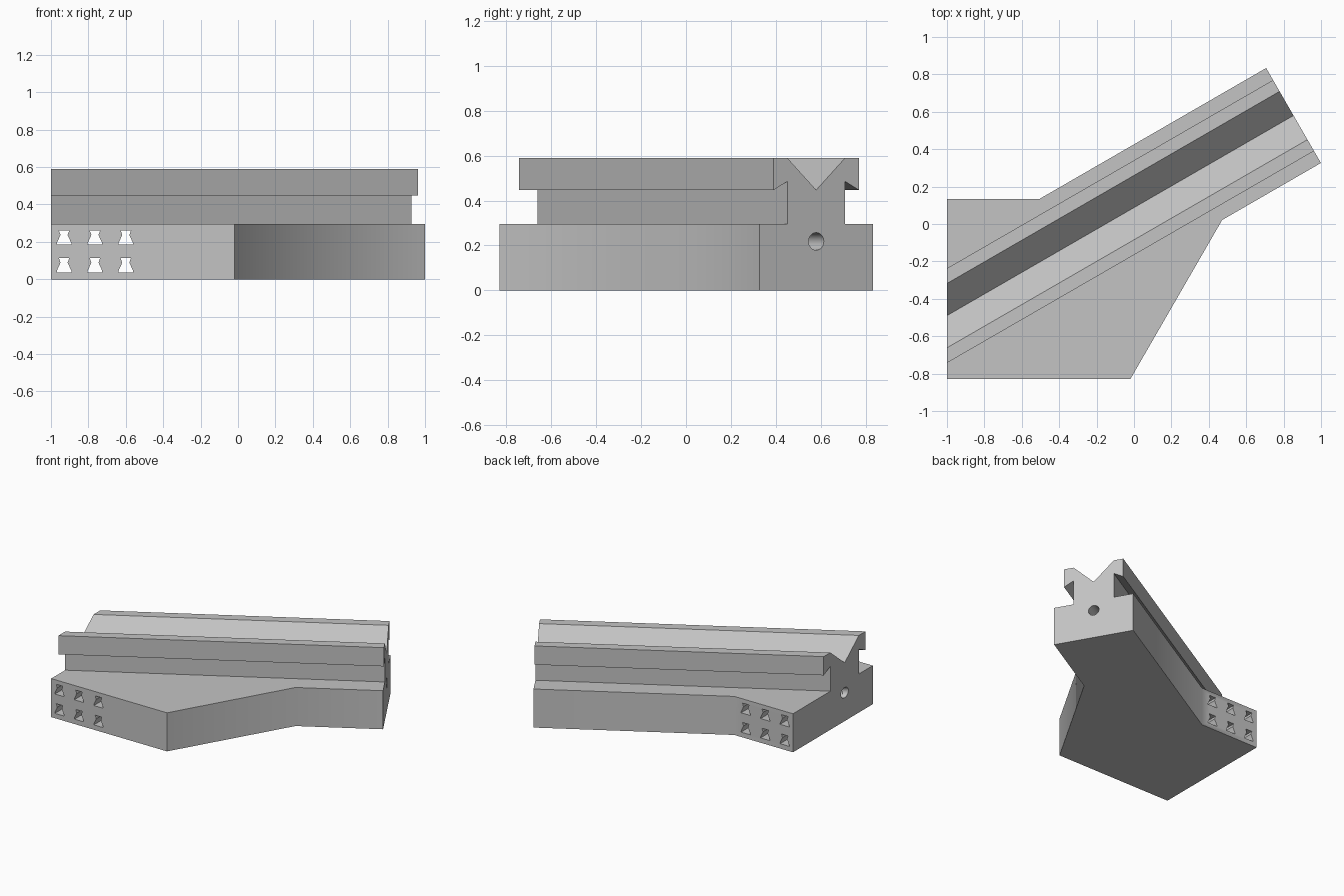
import bpy, bmesh
from math import radians
from mathutils import Vector, Matrix

cube = bpy.data.objects.get("Cube")
if cube:
    bpy.data.objects.remove(cube, do_unlink=True)

ANGLE = radians(30)
TURN = Matrix.Rotation(ANGLE, 3, 'Z')
END = Vector((0.853, 0.58, 0))      # middle of the angled end
HALF = 0.293                        # half width of the angled arm
BASE_TOP, RAIL_TOP = 0.295, 0.59


def arm(u, v, z=0.0):
    """Point at u along the arm from its end, v to its left."""
    return END + TURN @ Vector((u, v, z))


grey = bpy.data.materials.new("light_grey")
grey.use_nodes = True
colour = (0.55, 0.55, 0.55, 1)
grey.diffuse_color = colour
grey.node_tree.nodes["Principled BSDF"].inputs["Base Color"].default_value = colour


def prism(name, points, sweep):
    """Solid made by sweeping a flat outline along a vector."""
    bm = bmesh.new()
    face = bm.faces.new([bm.verts.new(p) for p in points])
    out = bmesh.ops.extrude_face_region(bm, geom=[face])
    moved = [g for g in out["geom"] if isinstance(g, bmesh.types.BMVert)]
    bmesh.ops.translate(bm, verts=moved, vec=sweep)
    bmesh.ops.recalc_face_normals(bm, faces=bm.faces)
    mesh = bpy.data.meshes.new(name)
    bm.to_mesh(mesh)
    bm.free()
    mesh.materials.append(grey)
    obj = bpy.data.objects.new(name, mesh)
    bpy.context.collection.objects.link(obj)
    return obj


def combine(target, tool, operation):
    """Apply a boolean and discard the tool."""
    mod = target.modifiers.new(operation.lower(), 'BOOLEAN')
    mod.operation, mod.solver, mod.object = operation, 'EXACT', tool
    bpy.context.view_layer.objects.active = target
    bpy.ops.object.modifier_apply(modifier=mod.name)
    bpy.data.objects.remove(tool, do_unlink=True)


# Base plate, left overlong at both ends for trimming
back_corner = arm(-1.398, HALF)
outline = [Vector((-1.3, -0.83, 0)), Vector((-0.02, -0.83, 0)),
           arm(-0.61, -HALF), arm(0.2, -HALF), arm(0.2, HALF),
           back_corner, Vector((-1.3, back_corner.y, 0))]
block = prism("angled_rail_block", outline, Vector((0, 0, BASE_TOP)))

# Undercut rail with a V groove
side = [(0.149, 0.2), (0.149, 0.485), (0.219, 0.447),
        (0.219, RAIL_TOP), (0.149, RAIL_TOP)]
profile = side + [(0, 0.447)] + [(-v, z) for v, z in reversed(side)]
along = TURN @ Vector((1, 0, 0))
rail = prism("rail", [arm(-2.4, v, z) for v, z in profile], along * 2.5)
combine(block, rail, 'UNION')

# Trim both ends flush
bm = bmesh.new()
bm.from_mesh(block.data)
for point, normal in ((Vector((-1, 0, 0)), Vector((-1, 0, 0))), (END, along)):
    cut = bmesh.ops.bisect_plane(
        bm, geom=bm.verts[:] + bm.edges[:] + bm.faces[:], dist=1e-5,
        plane_co=point, plane_no=normal, clear_outer=True)
    rim = [g for g in cut["geom_cut"] if isinstance(g, bmesh.types.BMEdge)]
    bmesh.ops.holes_fill(bm, edges=rim, sides=0)
bmesh.ops.recalc_face_normals(bm, faces=bm.faces)
bm.to_mesh(block.data)
bm.free()

# Flared slots running from front to back
half_slot = [(0.039, 0), (0.039, 0.008), (0.019, 0.052), (0.028, 0.077)]
slot = half_slot + [(-x, z) for x, z in reversed(half_slot)]
for x in (-0.93, -0.765, -0.6):
    for z in (0.037, 0.185):
        points = [Vector((x + a, -1, z + b)) for a, b in slot]
        combine(block, prism("slot_cutter", points, Vector((0, 1.5, 0))),
                'DIFFERENCE')

# Round bore along the rail
bore = []
for i in range(32):
    spoke = Matrix.Rotation(radians(360 * i / 32), 3, 'X') @ Vector((0, 0.039, 0))
    bore.append(arm(-2.6, spoke.y, 0.218 + spoke.z))
combine(block, prism("bore_cutter", bore, along * 3), 'DIFFERENCE')

# Shading
bpy.ops.object.select_all(action='DESELECT')
block.select_set(True)
bpy.context.view_layer.objects.active = block
bpy.ops.object.shade_smooth_by_angle(angle=radians(31))
